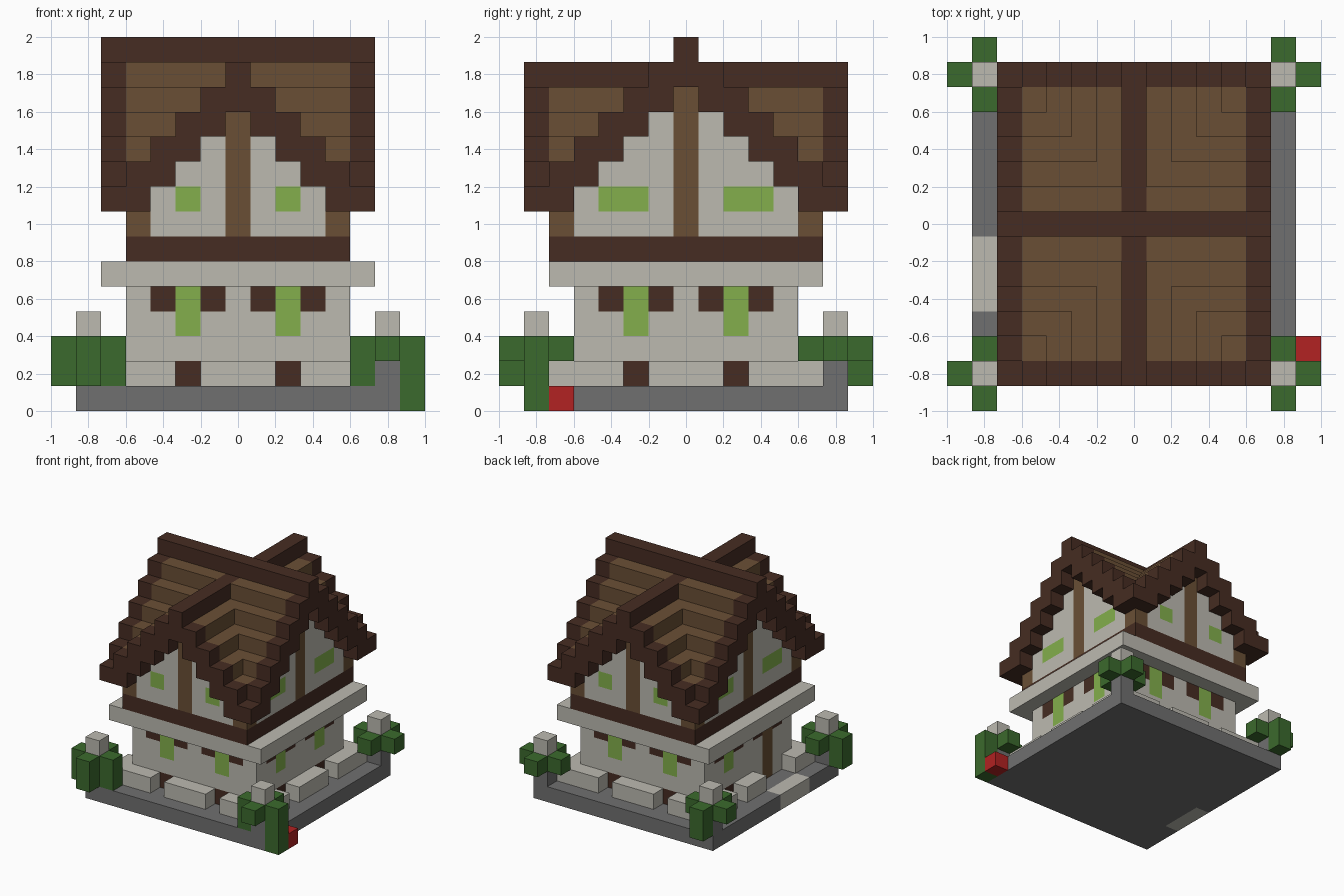
import bpy
import bmesh
from mathutils import Vector

if "Cube" in bpy.data.objects:
    bpy.data.objects.remove(bpy.data.objects["Cube"], do_unlink=True)

U = 2 / 15  # edge of one building block


def linear(c):
    c /= 255
    return c / 12.92 if c <= 0.04045 else ((c + 0.055) / 1.055) ** 2.4


def material(name, r, g, b):
    m = bpy.data.materials.new(name)
    m.use_nodes = True
    colour = (linear(r), linear(g), linear(b), 1)
    m.diffuse_color = colour
    bsdf = m.node_tree.nodes["Principled BSDF"]
    bsdf.inputs["Base Color"].default_value = colour
    bsdf.inputs["Roughness"].default_value = 0.9
    return m


MATS = {
    "dark": material("dark_timber", 70, 44, 34),
    "wood": material("brown_timber", 106, 79, 53),
    "plaster": material("pale_plaster", 188, 186, 176),
    "stone": material("grey_stone", 112, 112, 112),
    "glass": material("green_glass", 131, 175, 76),
    "leaf": material("dark_leaf", 59, 106, 45),
    "red": material("red_block", 178, 34, 34),
}

parts = {}      # part name -> {cell: colour}
filled = set()  # every occupied cell


def put(part, cell, colour):
    if cell not in filled:
        filled.add(cell)
        parts.setdefault(part, {})[cell] = colour


def span(n):
    return range(-n, n + 1)


# Ground slab with a pale doorstep path on the right side
for x in span(6):
    for y in span(6):
        path = x == -6 and -3 <= y <= -1
        put("path" if path else "ground_slab", (x, y, 0), "plaster" if path else "stone")

# Low garden wall with gaps in line with the windows
for x in span(5):
    for y in span(5):
        ring = max(abs(x), abs(y)) == 5
        gap = 2 in (abs(x), abs(y)) or (x == -5 and -3 <= y <= -1)
        if ring and not gap:
            put("garden_wall", (x, y, 1), "plaster")


# Ground floor: dark plinth, shuttered windows and a door
def ground_floor_colour(x, y, z):
    along = y if abs(x) == 4 else x
    if max(abs(x), abs(y)) < 4 or abs(along) == 4:
        return "plaster"
    if x == -4 and along == -2:
        return "wood"
    if abs(along) == 2:
        return "glass" if z >= 3 else "dark" if z == 1 else "plaster"
    return "dark" if z == 4 and abs(along) in (1, 3) else "plaster"


for x in span(4):
    for y in span(4):
        for z in range(1, 5):
            put("ground_floor", (x, y, z), ground_floor_colour(x, y, z))

# Ledge and timber band between the floors
for x in span(5):
    for y in span(5):
        put("ledge", (x, y, 5), "plaster")
        if abs(x) < 5:
            put("timber_band", (x, y, 6), "dark")


# Crossed stepped roof: two ridges of different height
def roof_top(x, y):
    return max(14 - abs(y), 13 - abs(x))


for x in span(5):
    for y in span(6):
        top = roof_top(x, y)
        trim = abs(x) == 5 or abs(y) == 6 or x == 0 or y == 0
        for z in range(max(8, top - 1), top + 1):
            put("roof", (x, y, z), "dark" if trim else "wood")


# Upper floor: gable walls with posts and windows
def upper_floor_colour(x, y, z):
    ax, ay = abs(x), abs(y)
    if ax == 4 and ay == 5 or ax == 4 and y == 0 or ay == 5 and x == 0:
        return "wood"
    if z == 8 and (ay == 5 and ax == 2 or ax == 4 and ay in (2, 3)):
        return "glass"
    return "plaster"


for x in span(4):
    for y in span(5):
        for z in range(7, roof_top(x, y) - 1):
            put("upper_floor", (x, y, z), upper_floor_colour(x, y, z))

# Corner lamps: stone foot, pale cap, leaves on four sides
LOWEST_LEAF = {(7, -6): 0, (-7, -6): 1, (-6, -7): 1, (-5, -6): 1, (5, -6): 1, (-6, 7): 1}
for sx, side in ((1, "left"), (-1, "right")):
    for sy, end in ((1, "back"), (-1, "front")):
        corner = f"{end}_{side}"
        cx, cy = 6 * sx, 6 * sy
        for z, colour in enumerate(("stone", "plaster", "plaster"), 1):
            put(f"{corner}_lamp", (cx, cy, z), colour)
        for dx, dy in ((1, 0), (-1, 0), (0, 1), (0, -1)):
            spot = (cx + dx, cy + dy)
            for z in range(LOWEST_LEAF.get(spot, 2), 3):
                put(f"{corner}_bush", (*spot, z), "leaf")
put("red_block", (7, -5, 0), "red")


# Turn each part into a mesh of its exposed block faces
def build(name, cells):
    bm = bmesh.new()
    used = sorted(set(cells.values()))
    for cell, colour in cells.items():
        centre = Vector(cell) + Vector((0, 0, 0.5))
        for axis in range(3):
            for sign in (-1, 1):
                n = Vector((0, 0, 0))
                n[axis] = sign
                if tuple(int(a + b) for a, b in zip(cell, n)) in filled:
                    continue
                s = Vector((0, 0, 0))
                s[(axis + 1) % 3] = 0.5
                t = n.cross(s)
                mid = centre + n / 2
                corners = (mid - s - t, mid + s - t, mid + s + t, mid - s + t)
                face = bm.faces.new([bm.verts.new(p * U) for p in corners])
                face.material_index = used.index(colour)
    bmesh.ops.remove_doubles(bm, verts=bm.verts, dist=U / 100)
    bmesh.ops.dissolve_limit(bm, angle_limit=0.01, verts=bm.verts, edges=bm.edges,
                             delimit={"MATERIAL"})
    mesh = bpy.data.meshes.new(name)
    bm.to_mesh(mesh)
    bm.free()
    for colour in used:
        mesh.materials.append(MATS[colour])
    bpy.context.collection.objects.link(bpy.data.objects.new(name, mesh))


for name, cells in parts.items():
    build(name, cells)
